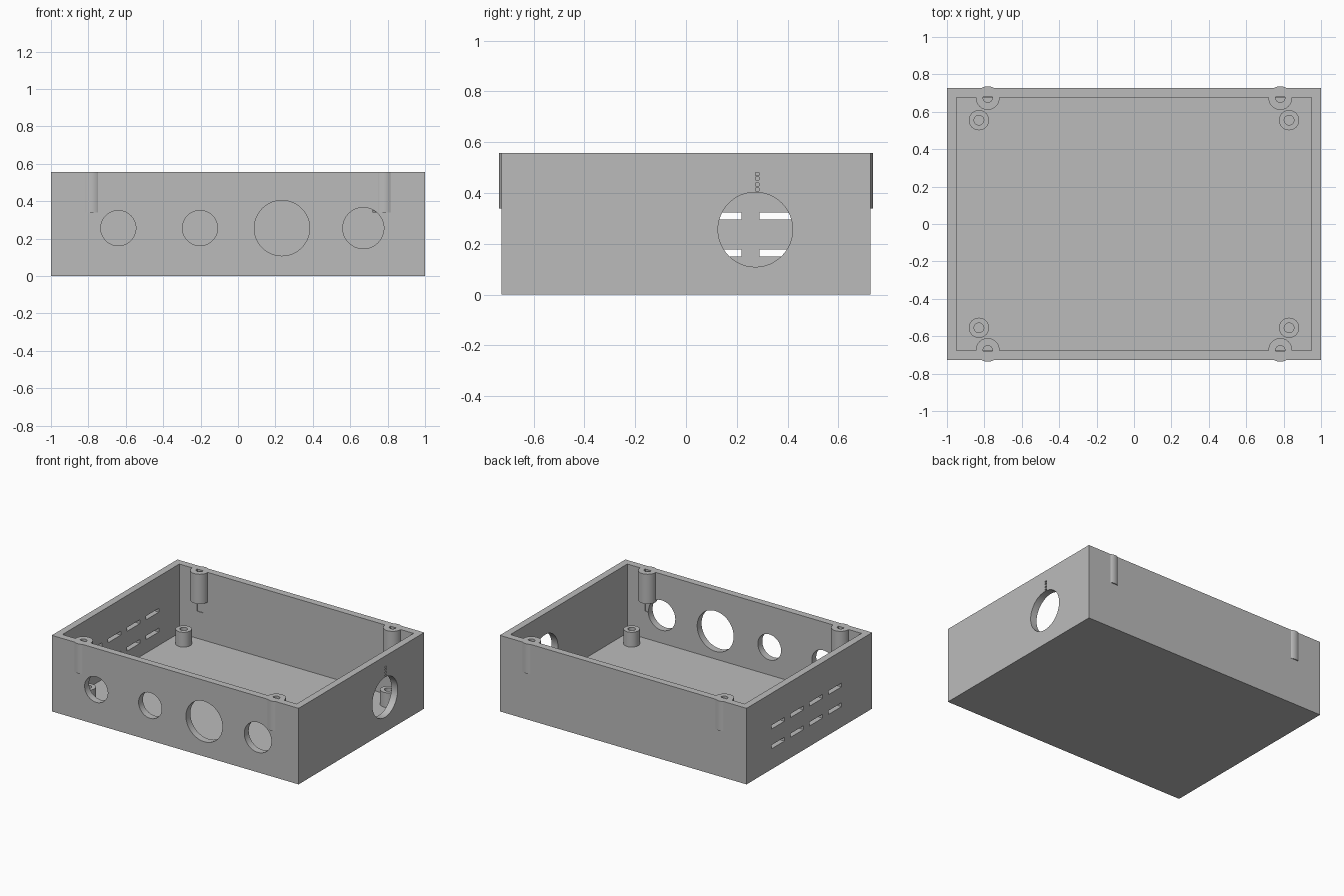
import bpy
import bmesh
import math
from mathutils import Matrix, Vector

if "Cube" in bpy.data.objects:
    bpy.data.objects.remove(bpy.data.objects["Cube"])

WALL_X, WALL_Y, HEIGHT, FLOOR = 1.0, 0.727, 0.557, 0.052
IN_X, IN_Y = 0.949, 0.676

grey = bpy.data.materials.new("grey plastic")
grey.diffuse_color = (0.5, 0.5, 0.5, 1)
grey.use_nodes = True
grey.node_tree.nodes["Principled BSDF"].inputs["Base Color"].default_value = grey.diffuse_color


def make(name, bm):
    bmesh.ops.recalc_face_normals(bm, faces=bm.faces)
    mesh = bpy.data.meshes.new(name)
    bm.to_mesh(mesh)
    bm.free()
    mesh.materials.append(grey)
    obj = bpy.data.objects.new(name, mesh)
    bpy.context.collection.objects.link(obj)
    return obj


def box(name, x0, x1, y0, y1, z0, z1):
    bm = bmesh.new()
    bmesh.ops.create_cube(bm, size=1)
    for v in bm.verts:
        v.co = Vector(((x0 + x1) / 2 + v.co.x * (x1 - x0),
                       (y0 + y1) / 2 + v.co.y * (y1 - y0),
                       (z0 + z1) / 2 + v.co.z * (z1 - z0)))
    return make(name, bm)


def cylinder(name, centre, radius, length, axis="Z", segments=48):
    bm = bmesh.new()
    turn = {"X": Matrix.Rotation(math.pi / 2, 4, "Y"),
            "Y": Matrix.Rotation(math.pi / 2, 4, "X"),
            "Z": Matrix.Identity(4)}[axis]
    bmesh.ops.create_cone(bm, cap_ends=True, segments=segments, radius1=radius,
                          radius2=radius, depth=length,
                          matrix=Matrix.Translation(centre) @ turn)
    return make(name, bm)


def combine(target, other, operation):
    """Apply one boolean and remove the helper object."""
    other.hide_render = True
    mod = target.modifiers.new("boolean", "BOOLEAN")
    mod.operation, mod.object, mod.solver = operation, other, "EXACT"
    deps = bpy.context.evaluated_depsgraph_get()
    mesh = bpy.data.meshes.new_from_object(target.evaluated_get(deps))
    target.modifiers.clear()
    target.data = mesh
    bpy.data.objects.remove(other, do_unlink=True)


# Open tray with a floor
case = box("enclosure_base", -WALL_X, WALL_X, -WALL_Y, WALL_Y, 0, HEIGHT)
combine(case, box("cavity", -IN_X, IN_X, -IN_Y, IN_Y, FLOOR, 1), "DIFFERENCE")

# Round openings in the front wall
for x, r in ((-0.64, 0.094), (-0.203, 0.094), (0.235, 0.148), (0.67, 0.11)):
    combine(case, cylinder("front_hole", (x, -0.7, 0.256), r, 0.2, "Y"), "DIFFERENCE")

# Large opening in the right wall, with a column of tiny recesses above it
combine(case, cylinder("side_hole", (0.975, 0.273, 0.256), 0.147, 0.2, "X"), "DIFFERENCE")
for z in (0.413, 0.434, 0.457, 0.474):
    combine(case, box("recess", 0.98, 1.1, 0.273, 0.288, z - 0.006, z + 0.006), "DIFFERENCE")

# Ventilation slots in the left wall
for z in (0.15, 0.295):
    for i in range(4):
        y = 0.289 - 0.22 * i
        combine(case, box("slot", -1.1, -0.9, y, y + 0.15, z, z + 0.028), "DIFFERENCE")

# Lid screw bosses, poking slightly through the long walls
for sx in (-1, 1):
    for sy in (-1, 1):
        boss = cylinder("lid_boss", (sx * 0.782, sy * 0.673, (0.34 + HEIGHT) / 2),
                        0.063, HEIGHT - 0.34)
        combine(case, boss, "UNION")
        # Screw hole, flattened on the wall side
        hole = cylinder("boss_hole", (sx * 0.782, sy * 0.675, 0.45), 0.025, 0.4, segments=24)
        ys = sorted((sy * 0.68, sy * 0.8))
        combine(hole, box("trim", -2, 2, ys[0], ys[1], 0, 1), "DIFFERENCE")
        combine(case, hole, "DIFFERENCE")

# Board standoffs on the floor
for sx in (-1, 1):
    for sy in (-1, 1):
        post = cylinder("standoff", (sx * 0.829, sy * 0.555, 0.1), 0.054, 0.12)
        combine(case, post, "UNION")
        bore = cylinder("bore", (sx * 0.829, sy * 0.555, 0.155), 0.026, 0.2, segments=24)
        combine(case, bore, "DIFFERENCE")

bpy.context.view_layer.objects.active = case
case.select_set(True)
bpy.ops.object.shade_smooth_by_angle(angle=math.radians(30))
